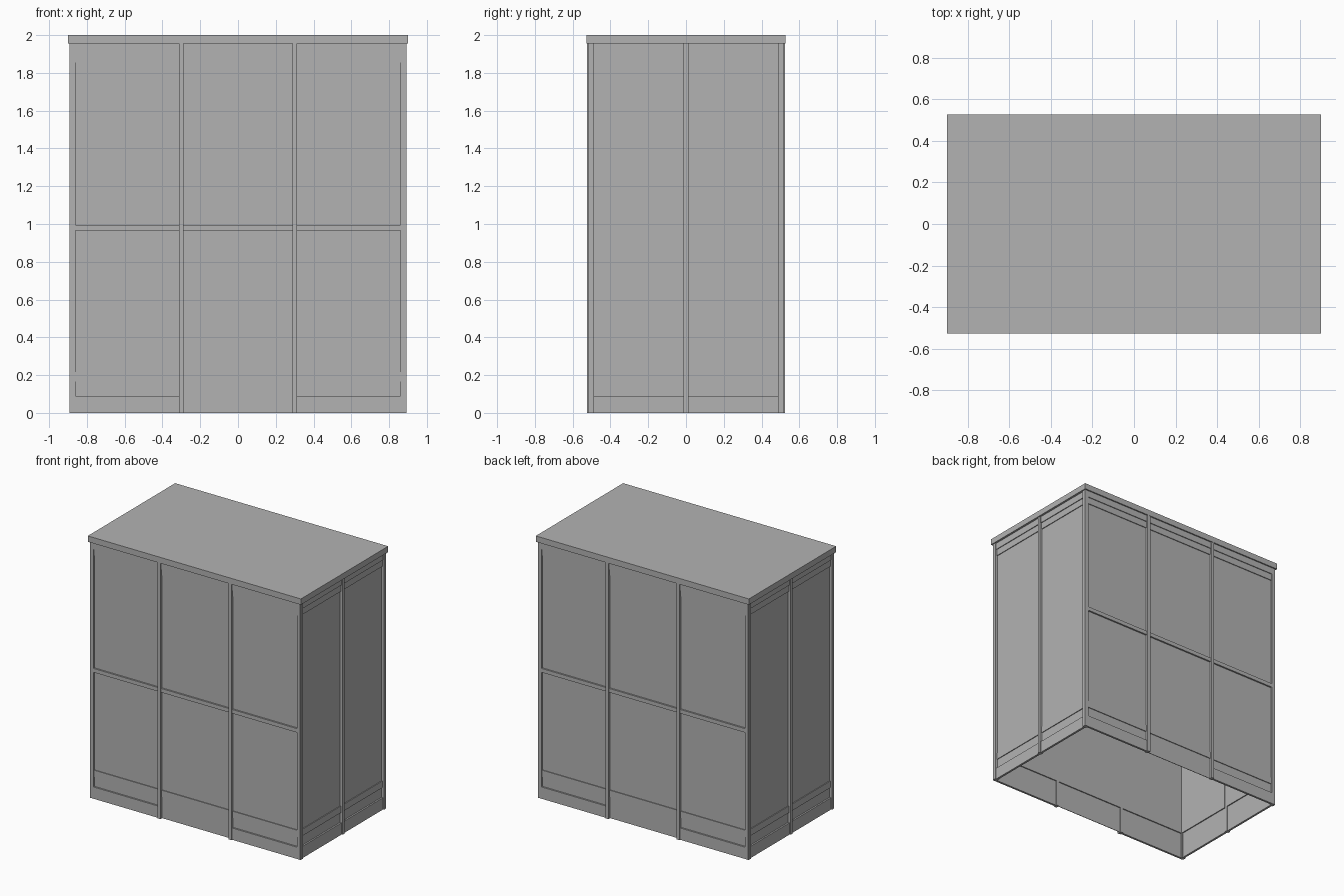
import bpy
import bmesh
from mathutils import Matrix, Vector

cube = bpy.data.objects.get("Cube")
if cube:
    bpy.data.objects.remove(cube, do_unlink=True)

grey = bpy.data.materials.new("plain_grey")
grey.use_nodes = True
grey.diffuse_color = (0.45, 0.45, 0.45, 1)
grey.node_tree.nodes["Principled BSDF"].inputs["Base Color"].default_value = (0.45, 0.45, 0.45, 1)

WALL_TOP = 1.955


def make_part(name, boxes, turn=0):
    """Join boxes (u0, u1, depth0, depth1, z0, z1); depth points out of the wall."""
    bm = bmesh.new()
    for u0, u1, d0, d1, z0, z1 in boxes:
        size = Vector((u1 - u0, d1 - d0, z1 - z0))
        centre = Vector((u0 + u1, -d0 - d1, z0 + z1)) / 2
        bmesh.ops.create_cube(bm, size=1,
                              matrix=Matrix.Translation(centre) @ Matrix.Diagonal(size).to_4x4())
    bm.transform(Matrix.Rotation(turn * 1.5707963, 4, "Z"))
    mesh = bpy.data.meshes.new(name)
    bm.to_mesh(mesh)
    bm.free()
    mesh.materials.append(grey)
    obj = bpy.data.objects.new(name, mesh)
    bpy.context.collection.objects.link(obj)


def make_wall(side, turn, face, bays, posts, plain_bay=None, mid_rail=False):
    """Framed wall: recessed panels, stepped bands, rails and raised posts."""
    panel, band, rail = face - 0.02, face - 0.014, face - 0.008
    panels, bands, rails = [], [], []
    for i, (u0, u1) in enumerate(bays):
        panels.append((u0, u1, panel - 0.012, panel, 0.2, WALL_TOP))
        panels.append((u0, u1, panel - 0.004, panel, 0, 0.2))
        for z0, z1 in ((0.165, 0.216), (1.855, 1.905)):
            bands.append((u0, u1, panel - 0.002, band, z0, z1))
        rails.append((u0, u1, panel - 0.002, rail, 1.905, WALL_TOP))
        if i != plain_bay:
            rails.append((u0, u1, panel - 0.002, rail, 0, 0.09))
        if mid_rail:
            rails.append((u0, u1, panel - 0.002, rail, 0.965, 0.995))
    make_part(side + "_panels", panels, turn)
    make_part(side + "_bands", bands, turn)
    make_part(side + "_rails", rails, turn)
    make_part(side + "_posts",
              [(u0, u1, face - 0.03, face, 0, WALL_TOP) for u0, u1 in posts], turn)


# Long walls: three bays, middle bay without a base rail
for side, turn in (("front", 0), ("back", 2)):
    make_wall(side, turn, 0.525, [(-0.86, -0.312), (-0.29, 0.29), (0.312, 0.86)],
              [(-0.312, -0.288), (0.288, 0.312)], plain_bay=1, mid_rail=True)
    make_part(side + "_corner_stiles",
              [(a, b, 0.495, 0.517, 0, WALL_TOP) for a, b in ((-0.887, -0.86), (0.86, 0.887))], turn)

# Short walls: two bays with corner posts
for side, turn in (("left", 1), ("right", 3)):
    make_wall(side, turn, 0.892, [(-0.488, -0.012), (0.012, 0.488)],
              [(-0.515, -0.488), (-0.012, 0.012), (0.488, 0.515)])

# Flat roof slab
make_part("roof_slab", [(-0.9, 0.9, -0.527, 0.527, WALL_TOP, 2)])
